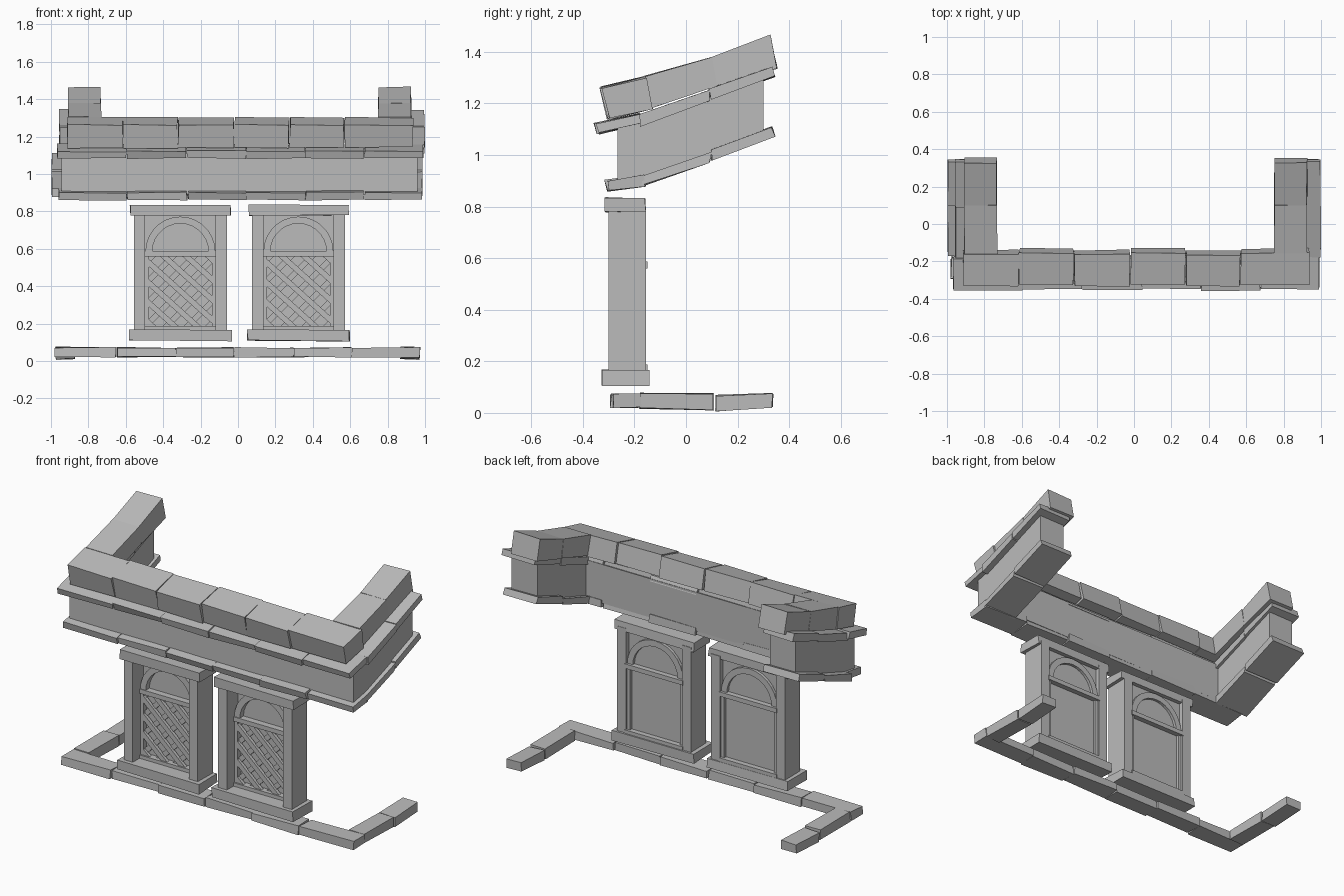
import bpy, bmesh, random
from math import cos, sin, pi, radians
from mathutils import Vector

random.seed(4)
if "Cube" in bpy.data.objects:
    bpy.data.objects.remove(bpy.data.objects["Cube"], do_unlink=True)

stone = bpy.data.materials.new("grey_stone")
stone.use_nodes = True
grey = (0.5, 0.5, 0.5, 1)
stone.diffuse_color = grey
stone.node_tree.nodes["Principled BSDF"].inputs["Base Color"].default_value = grey


def finish(name, bm):
    bmesh.ops.recalc_face_normals(bm, faces=bm.faces)
    mesh = bpy.data.meshes.new(name)
    bm.to_mesh(mesh)
    bm.free()
    mesh.materials.append(stone)
    obj = bpy.data.objects.new(name, mesh)
    bpy.context.collection.objects.link(obj)
    return obj


def add_prism(bm, profile, axis, a, b, jitter=0.0):
    """Extrude a 2D profile from a to b along x (profile yz) or y (profile xz)."""
    def place(p, t):
        v = Vector((t, p[0], p[1]) if axis == "x" else (p[0], t, p[1]))
        return v + Vector([random.uniform(-jitter, jitter) for _ in range(3)])
    ends = [[bm.verts.new(place(p, t)) for p in profile] for t in (a, b)]
    n = len(profile)
    bm.faces.new(ends[0])
    bm.faces.new(ends[1][::-1])
    for i in range(n):
        j = (i + 1) % n
        bm.faces.new((ends[0][i], ends[0][j], ends[1][j], ends[1][i]))


def prism(name, profile, axis, a, b, jitter=0.0):
    bm = bmesh.new()
    add_prism(bm, profile, axis, a, b, jitter)
    return finish(name, bm)


def rect(u0, u1, v0, v1):
    return [(u0, v0), (u1, v0), (u1, v1), (u0, v1)]


def course(name, profile, joints, jitter=0.004):
    """Row of stones along x, alternately set slightly forward."""
    for i in range(len(joints) - 1):
        step = 0.004 if i % 2 else -0.004
        shifted = [(y + step, z) for y, z in profile]
        prism(f"{name}_{i + 1}", shifted, "x", joints[i] + 0.002, joints[i + 1] - 0.002, jitter)


def arms(name, profiles, left, right, jitter=0.003):
    """Stones of the two side arms running to the back."""
    for side, (a, b) in (("right", left), ("left", right)):
        for i, p in enumerate(profiles):
            prism(f"{name}_{side}_{i + 1}", p, "x", a, b, jitter)


# Ground trim
course("base_stone", rect(-0.288, -0.18, 0.022, 0.072),
       [-0.98, -0.65, -0.33, -0.02, 0.3, 0.61, 0.975])
arms("base_side_stone", [
    [(-0.18, 0.018), (0.105, 0.012), (0.105, 0.075), (-0.18, 0.078)],
    [(0.115, 0.008), (0.335, 0.022), (0.337, 0.075), (0.115, 0.068)]],
    (-0.975, -0.875), (0.87, 0.97))

# Lower ledge
ledge_joints = [-0.96, -0.595, -0.27, 0.045, 0.36, 0.675, 0.985]
course("lower_ledge", [(-0.3, 0.86), (-0.16, 0.88), (-0.165, 0.925), (-0.31, 0.9)], ledge_joints)
arms("lower_ledge_side", [
    [(-0.17, 0.88), (0.09, 0.972), (0.1, 1.012), (-0.17, 0.922)],
    [(0.1, 0.98), (0.345, 1.07), (0.333, 1.11), (0.095, 1.022)]],
    (-0.995, -0.76), (0.76, 0.985))

# Wall band, front and arms
prism("wall_front", [(-0.265, 0.89), (-0.165, 0.905), (-0.165, 1.14), (-0.265, 1.11)], "x", -0.945, 0.96)
arms("wall_side", [[(-0.2, 0.895), (-0.16, 0.905), (0.3, 1.08), (0.3, 1.3), (-0.16, 1.135), (-0.2, 1.12)]],
     (-0.945, -0.775), (0.785, 0.96), 0)

# Upper ledge
course("upper_ledge", [(-0.34, 1.083), (-0.17, 1.122), (-0.18, 1.16), (-0.352, 1.122)],
       [-0.968, -0.595, -0.275, 0.045, 0.36, 0.675, 0.992])
arms("upper_ledge_side", [
    [(-0.18, 1.11), (0.095, 1.208), (0.088, 1.25), (-0.18, 1.157)],
    [(0.095, 1.215), (0.345, 1.305), (0.333, 1.345), (0.088, 1.257)]],
    (-0.955, -0.76), (0.775, 0.997))

# Heavy coping blocks
course("coping_block", [(-0.3, 1.14), (-0.135, 1.18), (-0.16, 1.302), (-0.33, 1.262)],
       [-0.915, -0.615, -0.32, -0.02, 0.275, 0.57, 0.937])
arms("coping_side_block", [
    [(-0.14, 1.18), (0.122, 1.27), (0.098, 1.378), (-0.16, 1.305)],
    [(0.122, 1.268), (0.355, 1.336), (0.325, 1.465), (0.1, 1.38)]],
    (-0.907, -0.733), (0.75, 0.925))


def lattice(name, cx, x0, x1, z0, z1):
    """Crossed diagonal slats trimmed to the window opening."""
    bm = bmesh.new()
    mid = Vector((cx, 0, (z0 + z1) / 2))
    for angle, front, back in ((-42, -0.225, -0.205), (45, -0.21, -0.185)):
        along = Vector((cos(radians(angle)), 0, sin(radians(angle))))
        across = Vector((-along.z, 0, along.x))
        for k in range(-3, 4):
            c = mid + across * (k * 0.08)
            corners = [c + along * s * 0.5 + across * t * 0.015
                       for s, t in ((-1, -1), (1, -1), (1, 1), (-1, 1))]
            add_prism(bm, [(p.x, p.z) for p in corners], "y", front, back)
    for co, no in (((x0, 0, 0), (-1, 0, 0)), ((x1, 0, 0), (1, 0, 0)),
                   ((0, 0, z0), (0, 0, -1)), ((0, 0, z1), (0, 0, 1))):
        bmesh.ops.bisect_plane(bm, geom=bm.verts[:] + bm.edges[:] + bm.faces[:],
                               plane_co=co, plane_no=no, clear_outer=True)
    finish(name, bm)


def arc(cx, cz, r, n=14):
    return [(cx + r * cos(pi * i / n), cz + r * sin(pi * i / n)) for i in range(n + 1)]


def window(tag, cx):
    # Posts, lintel and sill
    for side, s in (("right", -1), ("left", 1)):
        xa, xb = sorted((cx + s * 0.248, cx + s * 0.188))
        prism(f"{tag}_post_{side}", rect(-0.3, -0.155, 0.15, 0.8), "x", xa, xb)
        xa, xb = sorted((cx + s * 0.192, cx + s * 0.168))
        prism(f"{tag}_jamb_{side}", rect(-0.225, -0.165, 0.165, 0.575), "x", xa, xb)
    prism(f"{tag}_lintel", rect(-0.313, -0.157, 0.78, 0.833), "x", cx - 0.268, cx + 0.268, 0.004)
    prism(f"{tag}_sill", rect(-0.325, -0.145, 0.108, 0.166), "x", cx - 0.273, cx + 0.273, 0.004)
    # Cross bars
    prism(f"{tag}_middle_bar", rect(-0.235, -0.15, 0.56, 0.587), "x", cx - 0.195, cx + 0.195)
    prism(f"{tag}_bottom_bar", rect(-0.235, -0.15, 0.163, 0.187), "x", cx - 0.195, cx + 0.195)
    # Backing panel, arch ring and lattice
    prism(f"{tag}_panel", rect(-0.195, -0.182, 0.15, 0.79), "x", cx - 0.2, cx + 0.2)
    ring = arc(cx, 0.585, 0.187) + arc(cx, 0.585, 0.15)[::-1]
    prism(f"{tag}_arch", ring, "y", -0.23, -0.165)
    lattice(f"{tag}_lattice", cx, cx - 0.17, cx + 0.17, 0.185, 0.562)


window("right_window", -0.308)
window("left_window", 0.323)
